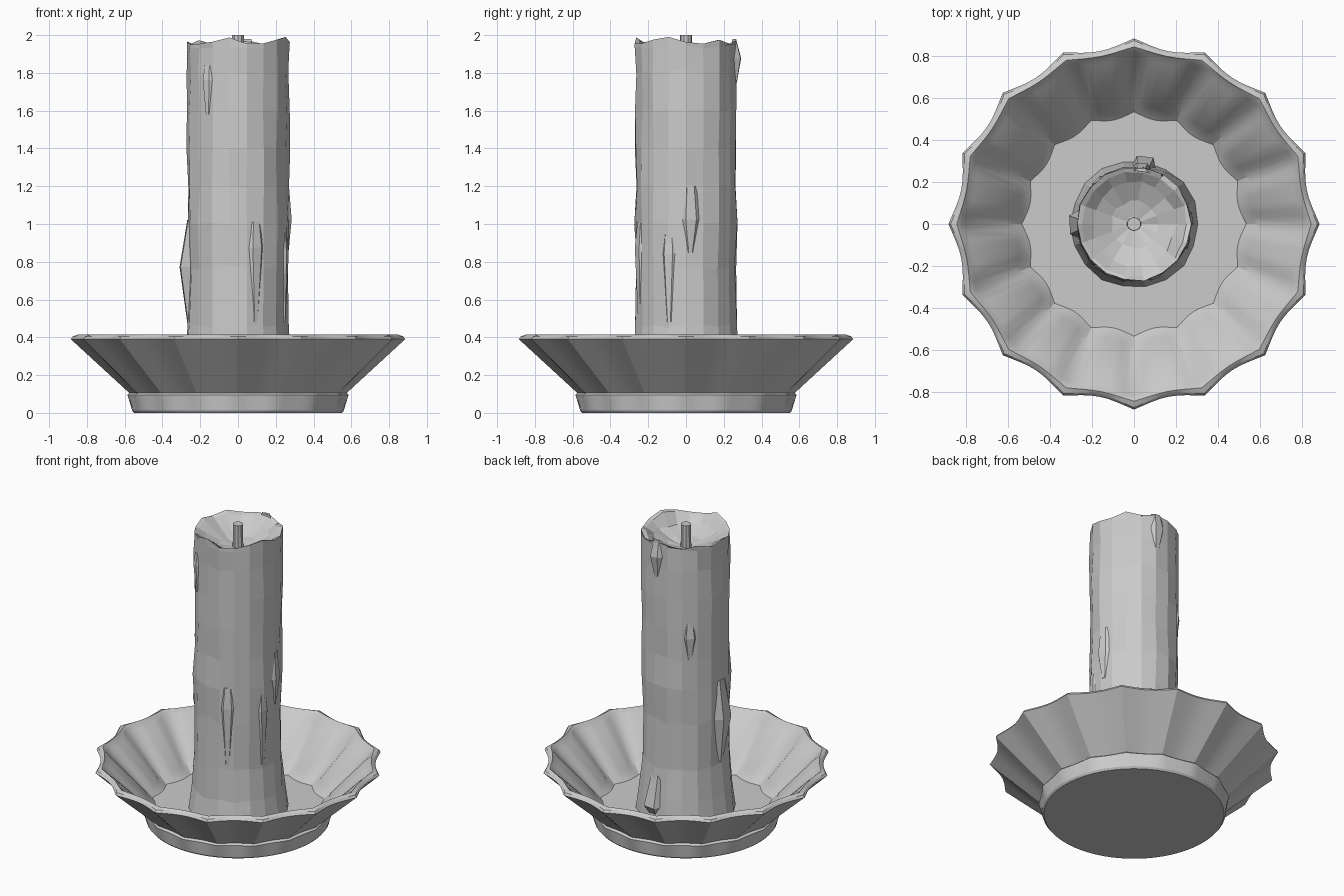
import bpy, bmesh, random
from math import sin, cos, pi, radians, hypot

if "Cube" in bpy.data.objects:
    bpy.data.objects.remove(bpy.data.objects["Cube"])

random.seed(7)
FLUTES = 16


def make_object(name, bm, smooth=None):
    bmesh.ops.recalc_face_normals(bm, faces=bm.faces)
    me = bpy.data.meshes.new(name)
    bm.to_mesh(me)
    bm.free()
    ob = bpy.data.objects.new(name, me)
    bpy.context.collection.objects.link(ob)
    if smooth:
        bpy.ops.object.select_all(action='DESELECT')
        ob.select_set(True)
        bpy.context.view_layer.objects.active = ob
        bpy.ops.object.shade_smooth_by_angle(angle=radians(smooth))
    return ob


def loft(name, rings, smooth=None):
    """Bridge closed rings of points and cap both ends."""
    bm = bmesh.new()
    rows = [[bm.verts.new(p) for p in ring] for ring in rings]
    n = len(rows[0])
    for a, b in zip(rows, rows[1:]):
        for i in range(n):
            j = (i + 1) % n
            bm.faces.new((a[i], a[j], b[j], b[i]))
    bm.faces.new(rows[0])
    bm.faces.new(rows[-1])
    return make_object(name, bm, smooth)


def flute_ring(r, depth, z, step=0.0, n=8):
    """Ring with outward cusps, inward bulges and an optional raised rib."""
    pts = []
    for i in range(FLUTES * n):
        a = 2 * pi * i / (FLUTES * n)
        k = i % n
        t = sin(pi * k / n)
        rad = r - depth * t - (step if 2 <= k <= n - 2 else 0)
        pts.append((rad * cos(a), rad * sin(a), z))
    return pts


# Fluted dish: outside from foot to rim, then ribbed inside down to the floor
loft("dish", [
    flute_ring(0.55, 0.0, 0.0),
    flute_ring(0.56, 0.0, 0.012),
    flute_ring(0.585, 0.015, 0.095),
    flute_ring(0.575, 0.02, 0.105),
    flute_ring(0.885, 0.045, 0.39),
    flute_ring(0.875, 0.045, 0.405),
    flute_ring(0.845, 0.03, 0.415),
    flute_ring(0.825, 0.02, 0.40),
    flute_ring(0.815, 0.02, 0.38, 0.018),
    flute_ring(0.60, 0.02, 0.165, 0.018),
    flute_ring(0.575, 0.025, 0.14),
    flute_ring(0.535, 0.03, 0.10),
], 25)

# Irregular faceted candle with a jagged lip and a melted hollow
SIDES = 18
profile = [(0.09, 0.305), (0.25, 0.285), (0.46, 0.268), (0.77, 0.268), (1.0, 0.272),
           (1.2, 0.268), (1.4, 0.272), (1.6, 0.27), (1.8, 0.27), (1.94, 0.272)]
tips = [random.uniform(-0.02, 0.025) for _ in range(SIDES)]


def candle_ring(z, r, jr=0.007, jz=0.012, tip=0.0):
    pts = []
    for i in range(SIDES):
        a = 2 * pi * i / SIDES
        rad = r + random.uniform(-jr, jr)
        pts.append((rad * cos(a), rad * sin(a), z + random.uniform(-jz, jz) + tip * tips[i]))
    return pts


rings = [candle_ring(z, r, jz=0 if z < 0.1 else 0.012) for z, r in profile]
rings += [candle_ring(1.968, 0.272, 0.005, 0.003, 1.0),
          candle_ring(1.96, 0.252, 0.005, 0.003, 1.0),
          candle_ring(1.91, 0.20, 0.01, 0.012),
          candle_ring(1.87, 0.11, 0.01, 0.008),
          candle_ring(1.85, 0.035, 0.002, 0.002)]
loft("candle", rings)


# Angular wax drips clinging to the candle
def drip(name, angle, z0, z1, width, bulge, peak=0.5):
    bm = bmesh.new()
    a = radians(angle)

    def point(z, off, r):
        b = a + off / 0.27
        return bm.verts.new((r * cos(b), r * sin(b), z))

    zm = z0 + (z1 - z0) * peak
    levels = [(z0, 0.35, 0.268), (zm, 1.0, 0.27 + bulge), (z1, 0.7, 0.27)]
    rows = []
    for z, w, r in levels:
        h = width * w / 2
        rows.append([point(z, -h * 1.2, 0.255), point(z, -h * 0.5, r),
                     point(z, h * 0.6, r - 0.004), point(z, h * 1.2, 0.255)])
    for lo, hi in zip(rows, rows[1:]):
        for i in range(4):
            j = (i + 1) % 4
            bm.faces.new((lo[i], lo[j], hi[j], hi[i]))
    bm.faces.new(rows[0])
    bm.faces.new(rows[-1])
    make_object(name, bm)


for i, d in enumerate([
        (180, 0.47, 1.02, 0.14, 0.042, 0.55),
        (-69, 0.47, 1.01, 0.09, 0.012, 0.75),
        (-20, 0.48, 1.00, 0.08, 0.012, 0.7),
        (-128, 1.58, 1.84, 0.07, 0.01, 0.7),
        (82, 1.72, 1.98, 0.09, 0.026, 0.6),
        (80, 0.10, 0.42, 0.12, 0.06, 0.3),
        (5, 0.85, 1.20, 0.10, 0.014, 0.5),
        (130, 1.20, 1.45, 0.09, 0.012, 0.6)]):
    drip(f"wax_drip_{i + 1}", *d)

# Wick
bm = bmesh.new()
bmesh.ops.create_cone(bm, cap_ends=True, segments=10, radius1=0.034, radius2=0.032, depth=0.16)
bmesh.ops.translate(bm, verts=bm.verts, vec=(0, 0, 1.92))
make_object("wick", bm, 30)
